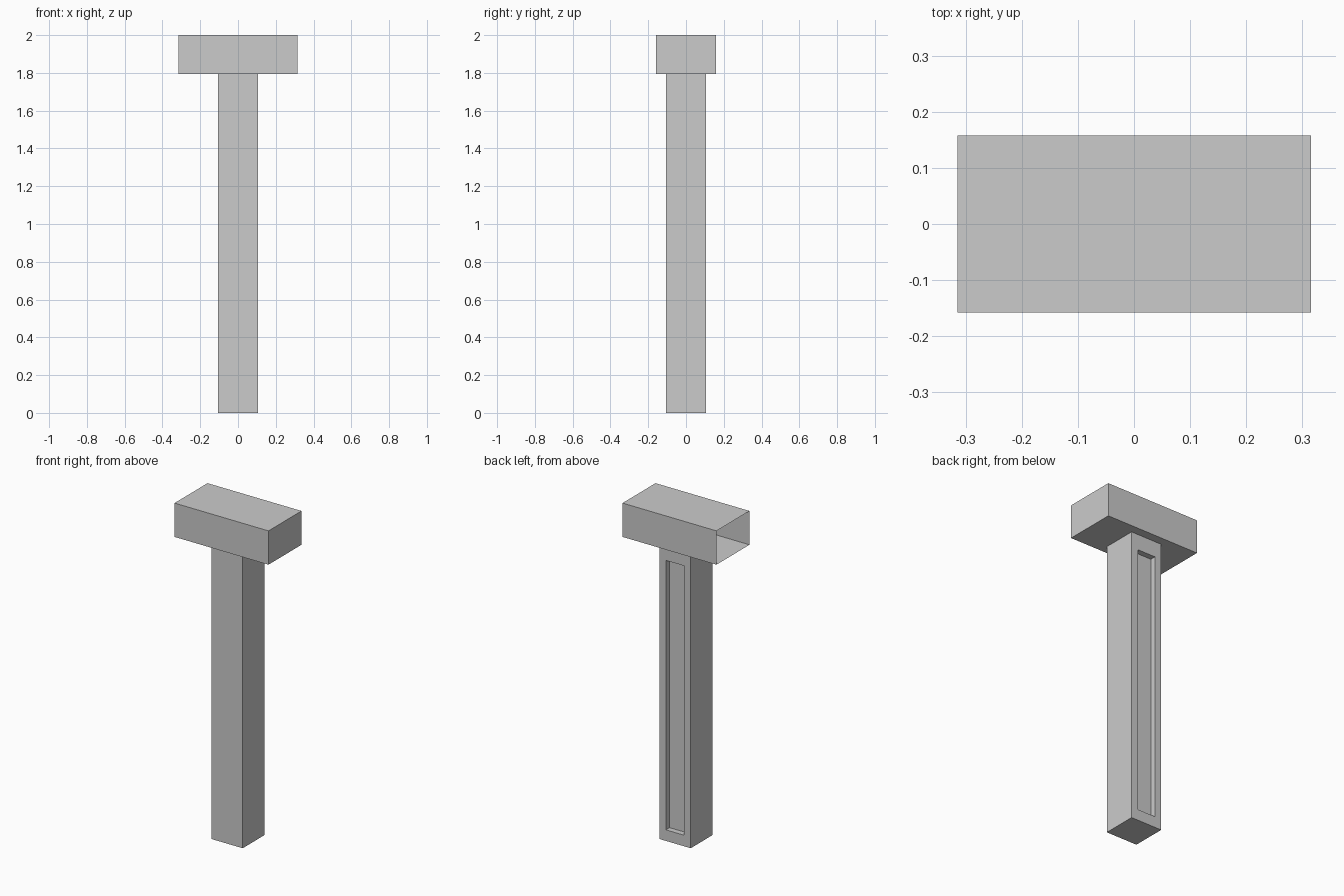
import bpy, bmesh
from mathutils import Vector

if "Cube" in bpy.data.objects:
    bpy.data.objects.remove(bpy.data.objects["Cube"])


def box(lo, hi):
    """Return a bmesh box spanning two corners."""
    lo, hi = Vector(lo), Vector(hi)
    bm = bmesh.new()
    bmesh.ops.create_cube(bm, size=1)
    for v in bm.verts:
        v.co = Vector((v.co[i] * (hi - lo)[i] + (hi + lo)[i] / 2 for i in range(3)))
    bm.normal_update()
    return bm


def face_towards(bm, direction):
    return max(bm.faces, key=lambda f: f.normal.dot(Vector(direction)))


def finish(bm, name):
    mesh = bpy.data.meshes.new(name)
    bm.to_mesh(mesh)
    bm.free()
    obj = bpy.data.objects.new(name, mesh)
    bpy.context.collection.objects.link(obj)
    return obj


NECK_Z = 1.795

# Post with a long shallow slot in its back face
bm = box((-0.105, -0.105, 0), (0.105, 0.105, NECK_Z))
panel = face_towards(bm, (0, 1, 0))
bmesh.ops.inset_individual(bm, faces=[panel], thickness=0.062)
for v in panel.verts:
    v.co.z = 1.70 if v.co.z > 1 else 0.067
recess = bmesh.ops.extrude_discrete_faces(bm, faces=[panel])["faces"][0]
bmesh.ops.translate(bm, verts=recess.verts, vec=(0, -0.035, 0))
# The top is covered by the head
bm.normal_update()
top = face_towards(bm, (0, 0, 1))
for f in bm.faces:
    if f.normal.z > 0.9 and f.calc_center_median().z > 1.75:
        top = f
bmesh.ops.delete(bm, geom=[top], context='FACES_ONLY')
finish(bm, "post")

# Head: thin-walled box, open at its left end
bm = box((-0.315, -0.158, NECK_Z), (0.315, 0.158, 2.0))
bmesh.ops.delete(bm, geom=[face_towards(bm, (-1, 0, 0))], context='FACES_ONLY')
finish(bm, "head_shell")
